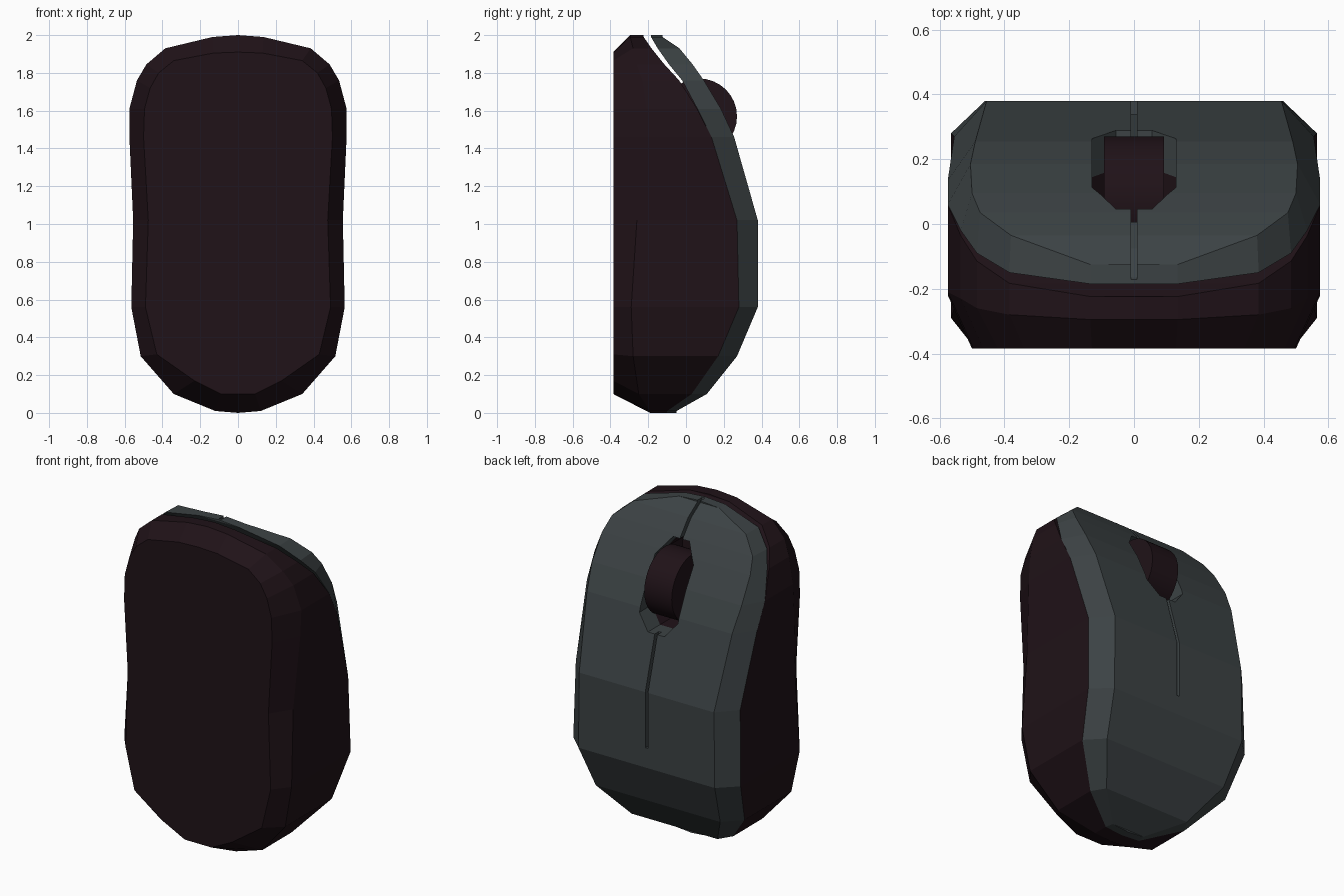
import bpy, bmesh, math

if "Cube" in bpy.data.objects:
    bpy.data.objects.remove(bpy.data.objects["Cube"])


def material(name, rgb):
    m = bpy.data.materials.new(name)
    m.diffuse_color = (*rgb, 1)
    m.use_nodes = True
    m.node_tree.nodes["Principled BSDF"].inputs["Base Color"].default_value = m.diffuse_color
    return m


shell_mat = material("charcoal", (0.045, 0.055, 0.058))
dark_mat = material("near_black", (0.014, 0.006, 0.009))


def finish(name, bm, mat=None):
    bmesh.ops.recalc_face_normals(bm, faces=bm.faces)
    me = bpy.data.meshes.new(name)
    bm.to_mesh(me)
    bm.free()
    ob = bpy.data.objects.new(name, me)
    bpy.context.collection.objects.link(ob)
    if mat:
        me.materials.append(mat)
    return ob


def loft(name, rings, mat):
    """Skin half outlines (bottom tip ... top tip), mirrored in x, with strip caps."""
    bm = bmesh.new()
    loops = []
    for half in rings:
        full = half + [(-x, y, z) for x, y, z in half[-2:0:-1]]
        loops.append([bm.verts.new(p) for p in full])
    n = len(loops[0])
    for a, b in zip(loops, loops[1:]):
        for i in range(n):
            j = (i + 1) % n
            bm.faces.new((a[i], a[j], b[j], b[i]))
    top = n // 2
    for r in (loops[0], loops[-1]):
        bm.faces.new((r[0], r[1], r[-1]))
        for i in range(1, top - 1):
            bm.faces.new((r[i], r[i + 1], r[n - i - 1], r[n - i]))
        bm.faces.new((r[top - 1], r[top], r[top + 1]))
    return finish(name, bm, mat)


def prism(name, pts, offset):
    """Extrude a closed polygon of 3D points by offset."""
    bm = bmesh.new()
    a = [bm.verts.new(p) for p in pts]
    b = [bm.verts.new([p[k] + offset[k] for k in range(3)]) for p in pts]
    bm.faces.new(a)
    bm.faces.new(b)
    for i in range(len(a)):
        j = (i + 1) % len(a)
        bm.faces.new((a[i], a[j], b[j], b[i]))
    ob = finish(name, bm)
    ob.hide_render = True
    return ob


def cut(target, cutter):
    mod = target.modifiers.new("cut", 'BOOLEAN')
    mod.operation = 'DIFFERENCE'
    mod.solver = 'EXACT'
    mod.object = cutter
    bpy.context.view_layer.objects.active = target
    bpy.ops.object.modifier_apply(modifier=mod.name)


# Stations along the length: z, half width, seam y, crown y, crown half width
stations = [
    (0.01, 0.12, -0.10, -0.05, 0.11),
    (0.10, 0.34, 0.03, 0.11, 0.29),
    (0.30, 0.515, 0.17, 0.27, 0.42),
    (0.56, 0.565, 0.28, 0.38, 0.46),
    (1.02, 0.555, 0.27, 0.38, 0.455),
    (1.46, 0.575, 0.135, 0.255, 0.49),
    (1.61, 0.575, 0.06, 0.185, 0.505),
    (1.76, 0.535, -0.02, 0.095, 0.50),
    (1.845, 0.485, -0.09, 0.035, 0.475),
    (1.93, 0.385, -0.15, -0.035, 0.38),
    (1.99, 0.135, -0.185, -0.125, 0.135),
]
# Base pad outline (x, z) and y of the widest ring of the base
pad = [(0.09, 0.10), (0.23, 0.17), (0.43, 0.31), (0.49, 0.56), (0.475, 1.02), (0.50, 1.46),
       (0.495, 1.61), (0.465, 1.72), (0.42, 1.80), (0.34, 1.865), (0.13, 1.905)]
wide_y = [-0.19, -0.25, -0.28, -0.29, -0.26, -0.22, -0.21, -0.23, -0.26, -0.28, -0.295]


def with_tips(pts, lo, hi):
    return [(0, pts[0][1], lo)] + pts + [(0, pts[-1][1], hi)]


# Base body
pad_ring = with_tips([(x, -0.385, z) for x, z in pad], 0.10, 1.91)
wide_ring = with_tips([(s[1], y, s[0]) for s, y in zip(stations, wide_y)], 0, 2)
gap = lambda z: 0.04 * max(0, (z - 1.6) / 0.4)
rim_ring = with_tips([(s[1], s[2] - gap(s[0]), s[0]) for s in stations], 0, 2)
body = loft("base_body", [pad_ring, wide_ring, rim_ring], dark_mat)

# Top shell, chamfered towards the crown
seam_ring = with_tips([(s[1], s[2], s[0]) for s in stations], 0, 2)
crown_ring = with_tips([(s[4], s[3], s[0]) for s in stations], 0, 2)
shell = loft("top_shell", [seam_ring, crown_ring], shell_mat)

# Wheel opening through shell and base
opening = [(0.055, 1.34), (0.13, 1.43), (0.13, 1.73), (0.055, 1.83)]
outline = opening + [(-x, z) for x, z in reversed(opening)]
pocket = prism("pocket_cutter", [(x, -0.15, z) for x, z in outline], (0, 0.8, 0))
cut(shell, pocket)
cut(body, pocket)

# Groove between the two buttons
crown = [(0.38, 0.68)] + [(s[3], s[0]) for s in stations if s[0] > 0.7] + [(-0.15, 2.03)]
w = 0.009
groove = prism("groove_cutter",
               [(-w, y - 0.04, z) for y, z in crown] +
               [(-w, y + 0.06, z) for y, z in reversed(crown)], (2 * w, 0, 0))
cut(shell, groove)
for ob in (pocket, groove):
    bpy.data.objects.remove(ob)

# Scroll wheel
bpy.ops.mesh.primitive_cylinder_add(vertices=32, radius=0.2, depth=0.185,
                                    location=(0, 0.07, 1.57), rotation=(0, math.pi / 2, 0))
wheel = bpy.context.object
wheel.name = "scroll_wheel"
wheel.data.materials.append(dark_mat)
bpy.ops.object.shade_smooth_by_angle()
